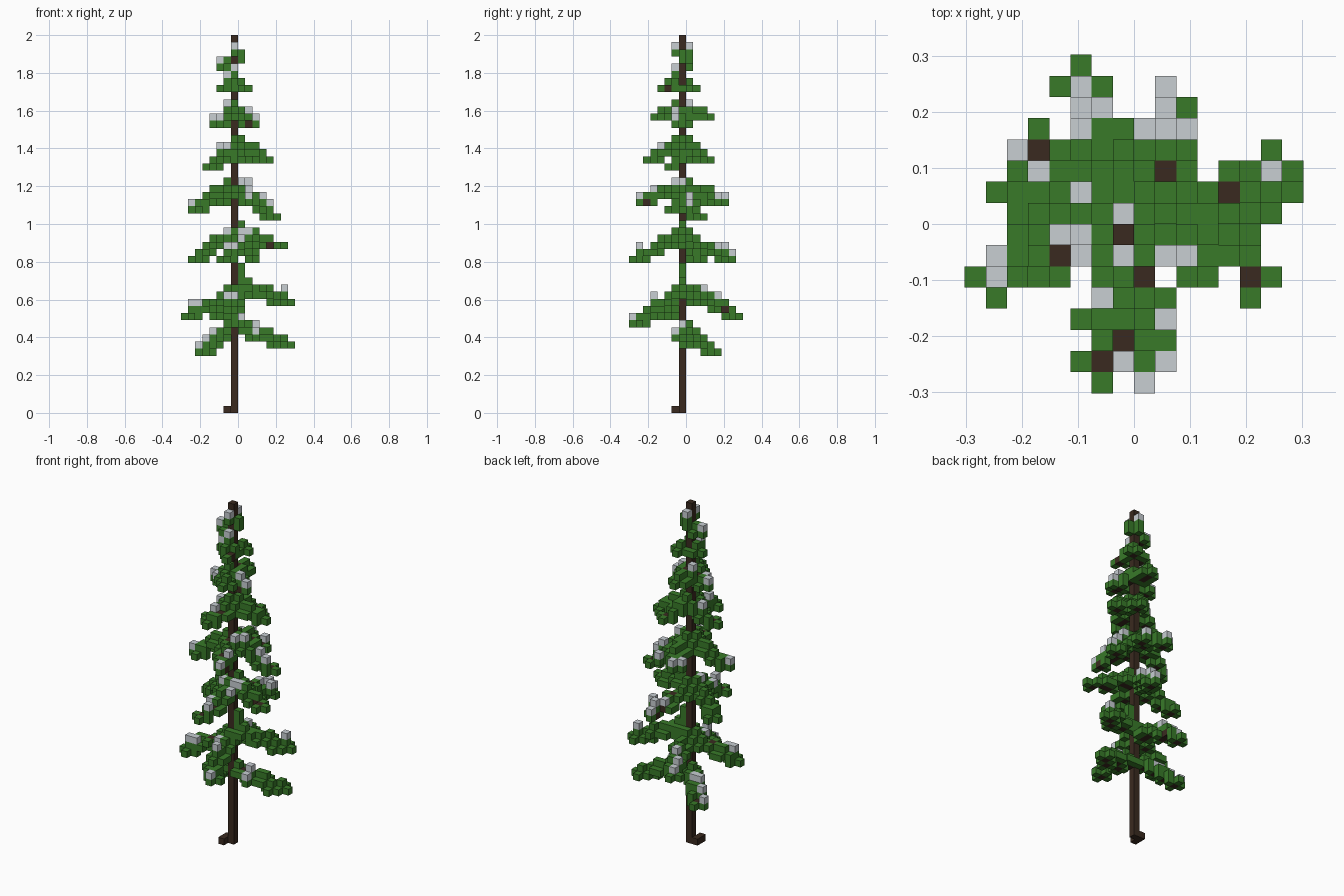
import bpy, bmesh, random
from mathutils import Vector

cube = bpy.data.objects.get("Cube")
if cube:
    bpy.data.objects.remove(cube)

random.seed(4)
HEIGHT = 53
S = 2 / HEIGHT                      # size of one block
AXES = [(1, 0, 0), (-1, 0, 0), (0, 1, 0), (0, -1, 0), (0, 0, 1), (0, 0, -1)]
SIDES = AXES[:4]
TRUNK = (-1, -1)

# Boughs by tier: tip x, tip y, tip height, height at trunk
BOUGHS = [
    (-5, 3, 8, 11), (6, 1, 9, 11),
    (-7, -3, 13, 16), (6, 2, 15, 17), (-3, 6, 13, 16), (0, -7, 12, 16),
    (-6, 1, 21, 24), (5, -3, 23, 24), (1, 5, 21, 24), (-2, -7, 21, 24),
    (-6, -2, 28, 31), (4, 1, 27, 31), (1, -6, 29, 31), (-2, 4, 29, 31), (1, 3, 29, 31),
    (-4, -2, 34, 37), (3, 0, 35, 37), (-2, -5, 35, 37), (1, 2, 35, 37),
    (-3, -1, 40, 42), (1, -2, 40, 42), (0, -4, 41, 42), (-1, 2, 41, 42),
    (-2, -1, 45, 46), (0, 0, 45, 46), (0, -3, 45, 46),
    (-2, -1, 48, 49),
]
# Columns with open bark, without needles, and with snow on top
OPEN_BARK = [(-4, -2), (0, -3), (5, -3), (1, 3)]
BARE = [(0, 5), (-1, 5), (1, -3), (4, -3), (2, -6)]
SNOWY = [(-3, 6), (-3, 5), (-2, 5), (-3, 4), (1, 6), (1, 5), (0, 4), (1, 4), (2, 4),
         (-6, 3), (-5, 2), (6, 2), (-3, 1), (-1, 0), (-4, -1), (-3, -1), (-3, -2),
         (-7, -2), (-7, -3), (-1, -2), (1, -2), (2, -2), (-2, -4), (1, -5),
         (-1, -7), (1, -7), (0, -8)]


def shift(cell, d):
    return tuple(a + b for a, b in zip(cell, d))


def bough_path(tx, ty, tz, z0):
    """Blocks of a drooping bough from the trunk to its tip."""
    dx, dy = tx - TRUNK[0], ty - TRUNK[1]
    n = max(abs(dx), abs(dy))
    return [(TRUNK[0] + int(dx * i / n), TRUNK[1] + int(dy * i / n),
             round(z0 + (tz - z0) * (i / n) ** 1.4)) for i in range(1, n + 1)]


# Trunk column with a small root
trunk = {(*TRUNK, z) for z in range(HEIGHT)} | {(-2, -2, 0), (-2, -1, 0)}
branches = {cell for b in BOUGHS for cell in bough_path(*b)} - trunk

# Needles: sprigs on the trunk, then around and above every branch block
needles = {(0, -1, z) for z in (18, 19, 20, 26, 49, 50)}
needles |= {(-1, 0, 49), (-1, 0, 50), (-1, -2, 50), (2, 4, 22)}
for cell in sorted(branches):
    needles.update(shift(cell, d) for d in SIDES)
    if cell[:2] not in OPEN_BARK and random.random() < 0.8:
        needles.add(shift(cell, (0, 0, 1)))
needles = {c for c in needles if c[:2] not in BARE} - trunk - branches

# Snow on the chosen columns and scattered on sheltered needles
top = {}
for x, y, z in needles | branches:
    top[x, y] = max(z, top.get((x, y), 0))
snow = {(x, y, top[x, y] + 1) for x, y in SNOWY if (x, y) in top}
for cell in sorted(needles):
    if cell[2] < top[cell[:2]] and random.random() < 0.1:
        snow.add(shift(cell, (0, 0, 1)))
snow -= trunk | branches | needles
everything = trunk | branches | needles | snow


def material(name, rgb):
    m = bpy.data.materials.new(name)
    m.use_nodes = True
    m.diffuse_color = (*rgb, 1)
    m.node_tree.nodes["Principled BSDF"].inputs["Base Color"].default_value = (*rgb, 1)
    return m


def blocks(name, cells, mat):
    """Mesh of the open faces of a set of blocks."""
    bm = bmesh.new()
    for cell in sorted(cells):
        centre = Vector(cell) + Vector((0.5, 0.5, 0.5))
        for d in AXES:
            if shift(cell, d) in everything:
                continue
            n = Vector(d)
            u = Vector((d[1], d[2], d[0]))
            v = n.cross(u)
            corners = [(-u - v), (u - v), (u + v), (-u + v)]
            bm.faces.new([bm.verts.new((centre + (n + c) / 2) * S) for c in corners])
    bmesh.ops.remove_doubles(bm, verts=bm.verts, dist=S / 100)
    mesh = bpy.data.meshes.new(name)
    bm.to_mesh(mesh)
    bm.free()
    mesh.materials.append(mat)
    obj = bpy.data.objects.new(name, mesh)
    bpy.context.collection.objects.link(obj)


bark = material("dark bark", (0.042, 0.023, 0.014))
blocks("trunk", trunk, bark)
blocks("branches", branches, bark)
blocks("needles", needles, material("needle green", (0.04, 0.195, 0.022)))
blocks("snow", snow, material("snow grey", (0.58, 0.62, 0.65)))
